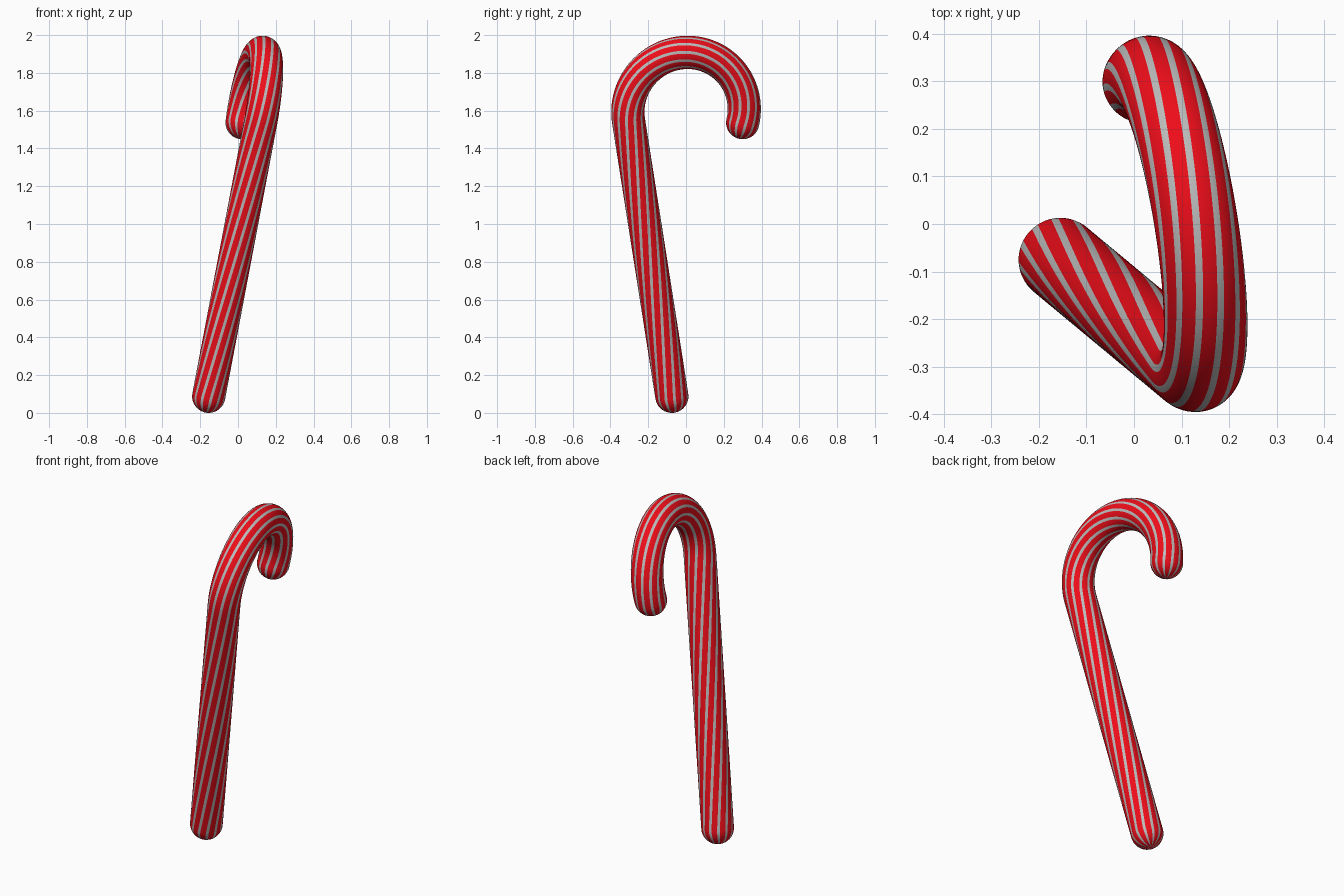
import bpy, bmesh, math
from mathutils import Vector

if "Cube" in bpy.data.objects:
    bpy.data.objects.remove(bpy.data.objects["Cube"])

R_TUBE, R_HOOK = 0.088, 0.312
SIDES = 72                                   # 12 stripes of 6 faces
start = Vector((-0.155, -0.075, R_TUBE))     # centre of the bottom round end
centre = Vector((0.081, 0.0, 1.602))         # centre of the hook circle
bend = Vector((0.121, -0.304, 1.545))        # where the shaft meets the hook

# Plane of the cane: d along the shaft, u towards the hook opening, n across
d = (bend - start).normalized()
u = centre - bend
u = (u - d * u.dot(d)).normalized()
n = d.cross(u)
shaft_len = (bend - start).length
hook_angle = math.radians(202.3)
total = shaft_len + R_HOOK * hook_angle
TWIST = math.pi / total                      # half a turn over the whole length


def frame(s):
    """Point, tangent and outward direction at distance s along the cane."""
    if s <= shaft_len:
        return start + d * s, d, -u
    a = (s - shaft_len) / R_HOOK
    out = d * math.sin(a) - u * math.cos(a)
    return bend + R_HOOK * (u + out), d * math.cos(a) + u * math.sin(a), out


# Rings as (distance, offset along tangent, radius): cap, shaft, hook, cap
CAP, SHAFT, HOOK = 10, 40, 64
cap = [(R_TUBE * math.sin(k * math.pi / 2 / CAP), R_TUBE * math.cos(k * math.pi / 2 / CAP))
       for k in range(1, CAP)]
rings = [(0, -o, r) for o, r in reversed(cap)]
rings += [(shaft_len * k / SHAFT, 0, R_TUBE) for k in range(SHAFT)]
rings += [(shaft_len + R_HOOK * hook_angle * k / HOOK, 0, R_TUBE) for k in range(HOOK + 1)]
rings += [(total, o, r) for o, r in cap]

bm = bmesh.new()
loops = []
for s, off, r in rings:
    p, t, out = frame(s)
    loop = []
    for i in range(SIDES):
        a = (i - 1) * 2 * math.pi / SIDES + TWIST * s
        loop.append(bm.verts.new(p + t * off + r * (out * math.cos(a) - n * math.sin(a))))
    loops.append(loop)


def paint(face, i):
    face.material_index = 1 if i % 6 < 2 else 0
    face.smooth = True


# Tube wall with spiral stripes
for a, b in zip(loops, loops[1:]):
    for i in range(SIDES):
        j = (i + 1) % SIDES
        paint(bm.faces.new((a[i], a[j], b[j], b[i])), i)

# Tips of the round ends
for loop, s, side in ((loops[0], 0, -1), (loops[-1], total, 1)):
    p, t, _ = frame(s)
    tip = bm.verts.new(p + t * R_TUBE * side)
    for i in range(SIDES):
        paint(bm.faces.new((loop[i], loop[(i + 1) % SIDES], tip)), i)

bmesh.ops.recalc_face_normals(bm, faces=bm.faces)
mesh = bpy.data.meshes.new("striped_cane")
bm.to_mesh(mesh)
bm.free()

for name, colour in (("red", (0.85, 0.004, 0.01, 1)), ("pale_stripe", (0.5, 0.5, 0.5, 1))):
    mat = bpy.data.materials.new(name)
    mat.diffuse_color = colour
    mat.use_nodes = True
    mat.node_tree.nodes["Principled BSDF"].inputs["Base Color"].default_value = mat.diffuse_color
    mesh.materials.append(mat)

cane = bpy.data.objects.new("striped_cane", mesh)
bpy.context.collection.objects.link(cane)
